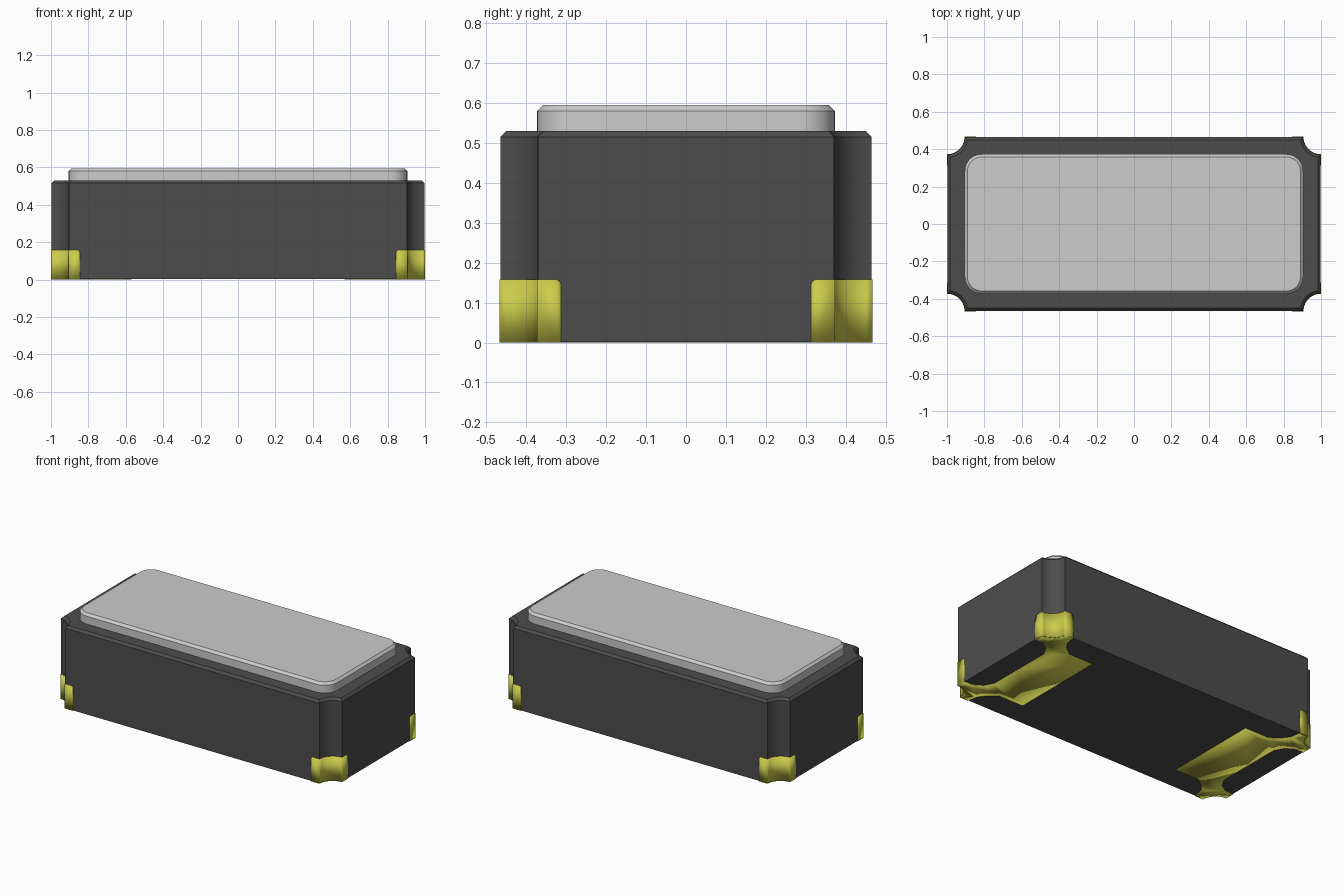
import bpy, bmesh, math

cube = bpy.data.objects.get("Cube")
if cube:
    bpy.data.objects.remove(cube, do_unlink=True)


def material(name, rgb):
    m = bpy.data.materials.new(name)
    m.use_nodes = True
    m.diffuse_color = (*rgb, 1)
    m.node_tree.nodes["Principled BSDF"].inputs["Base Color"].default_value = (*rgb, 1)
    return m


DARK = material("dark ceramic", (0.073, 0.073, 0.073))
GREY = material("light grey metal", (0.604, 0.604, 0.604))
GOLD = material("gold plating", (0.604, 0.604, 0.073))

X, Y, NOTCH = 1.0, 0.467, 0.094   # overall half sizes and corner notch radius
SKIN = 0.002                      # how far the plating stands proud
STEPS = 10


def finish(name, bm, mat):
    me = bpy.data.meshes.new(name)
    bm.to_mesh(me)
    bm.free()
    me.materials.append(mat)
    ob = bpy.data.objects.new(name, me)
    bpy.context.collection.objects.link(ob)
    bpy.ops.object.select_all(action="DESELECT")
    ob.select_set(True)
    bpy.context.view_layer.objects.active = ob
    bpy.ops.object.shade_smooth_by_angle(angle=math.radians(30))
    return ob


def notch_arc(hx, hy, r, inset=0.0):
    """Concave corner, from the end wall to the long wall."""
    R = r + inset
    d = math.asin(inset / R)
    a0, a1 = 1.5 * math.pi - d, math.pi + d
    angles = [a0 + (a1 - a0) * i / STEPS for i in range(STEPS + 1)]
    return [(hx + R * math.cos(a), hy + R * math.sin(a)) for a in angles]


def round_arc(hx, hy, r, inset=0.0):
    """Convex corner, from the end wall to the long wall."""
    angles = [0.5 * math.pi * i / STEPS for i in range(STEPS + 1)]
    return [(hx - r + (r - inset) * math.cos(a), hy - r + (r - inset) * math.sin(a))
            for a in angles]


def outline(quarter):
    """Repeat one corner in all four quadrants, counterclockwise."""
    pts = []
    for sx, sy in ((1, 1), (-1, 1), (-1, -1), (1, -1)):
        corner = quarter if sx * sy > 0 else quarter[::-1]
        pts += [(sx * x, sy * y) for x, y in corner]
    return pts


def stacked(name, levels, mat):
    """Solid made of matching outlines at rising heights."""
    bm = bmesh.new()
    rings = [[bm.verts.new((x, y, z)) for x, y in outline(q)] for q, z in levels]
    n = len(rings[0])
    for lo, hi in zip(rings, rings[1:]):
        for i in range(n):
            j = (i + 1) % n
            bm.faces.new((lo[i], lo[j], hi[j], hi[i]))
    bm.faces.new(rings[0][::-1])
    bm.faces.new(rings[-1])
    return finish(name, bm, mat)


def mirrored_plate(ob):
    mir = ob.modifiers.new("four corners", "MIRROR")
    mir.use_axis = (True, True, False)
    sol = ob.modifiers.new("thickness", "SOLIDIFY")
    sol.thickness = 2 * SKIN
    sol.offset = -1


# Ceramic body with notched corners and a bevelled top edge
bx, by, bevel = X - SKIN, Y - SKIN, 0.015
stacked("body", [
    (notch_arc(bx, by, NOTCH), SKIN),
    (notch_arc(bx, by, NOTCH), 0.515),
    (notch_arc(bx, by, NOTCH, bevel), 0.53),
], DARK)

# Metal lid with rounded corners and a bevelled top edge
stacked("lid", [
    (round_arc(0.905, 0.373, 0.09), 0.525),
    (round_arc(0.905, 0.373, 0.09), 0.58),
    (round_arc(0.905, 0.373, 0.09, bevel), 0.595),
], GREY)

# Plating wrapped around each corner, with rounded upper ends
TOP, Q = 0.158, 0.015
ends = [(Q * (1 - math.cos(a)), TOP - Q + Q * math.sin(a))
        for a in (math.pi / 8 * k for k in range(5))]
arc = notch_arc(X, Y, NOTCH)
path = [(X, 0.313 + e, t) for e, t in ends]
path += [(x, y, TOP) for x, y in arc]
path += [(0.845 + e, Y, t) for e, t in reversed(ends)]
bm = bmesh.new()
cols = [(bm.verts.new((x, y, 0)), bm.verts.new((x, y, t))) for x, y, t in path]
for (b0, t0), (b1, t1) in zip(cols, cols[1:]):
    bm.faces.new((b0, b1, t1, t0))
mirrored_plate(finish("corner_contacts", bm, GOLD))

# Underside pads: a wide rectangle with necks running to the corners
quarter = [(0.57, 0), (0.57, 0.31), (0.74, 0.31), (0.80, 0.355), (0.833, 0.40), (0.845, Y)]
quarter += arc[::-1]
quarter += [(X, 0.313), (0.94, 0.31), (0.887, 0.277), (0.855, 0.22), (0.855, 0)]
bm = bmesh.new()
face = bm.faces.new([bm.verts.new((x, y, 0)) for x, y in quarter])
face.normal_update()
if face.normal.z > 0:
    face.normal_flip()
mirrored_plate(finish("bottom_pads", bm, GOLD))
